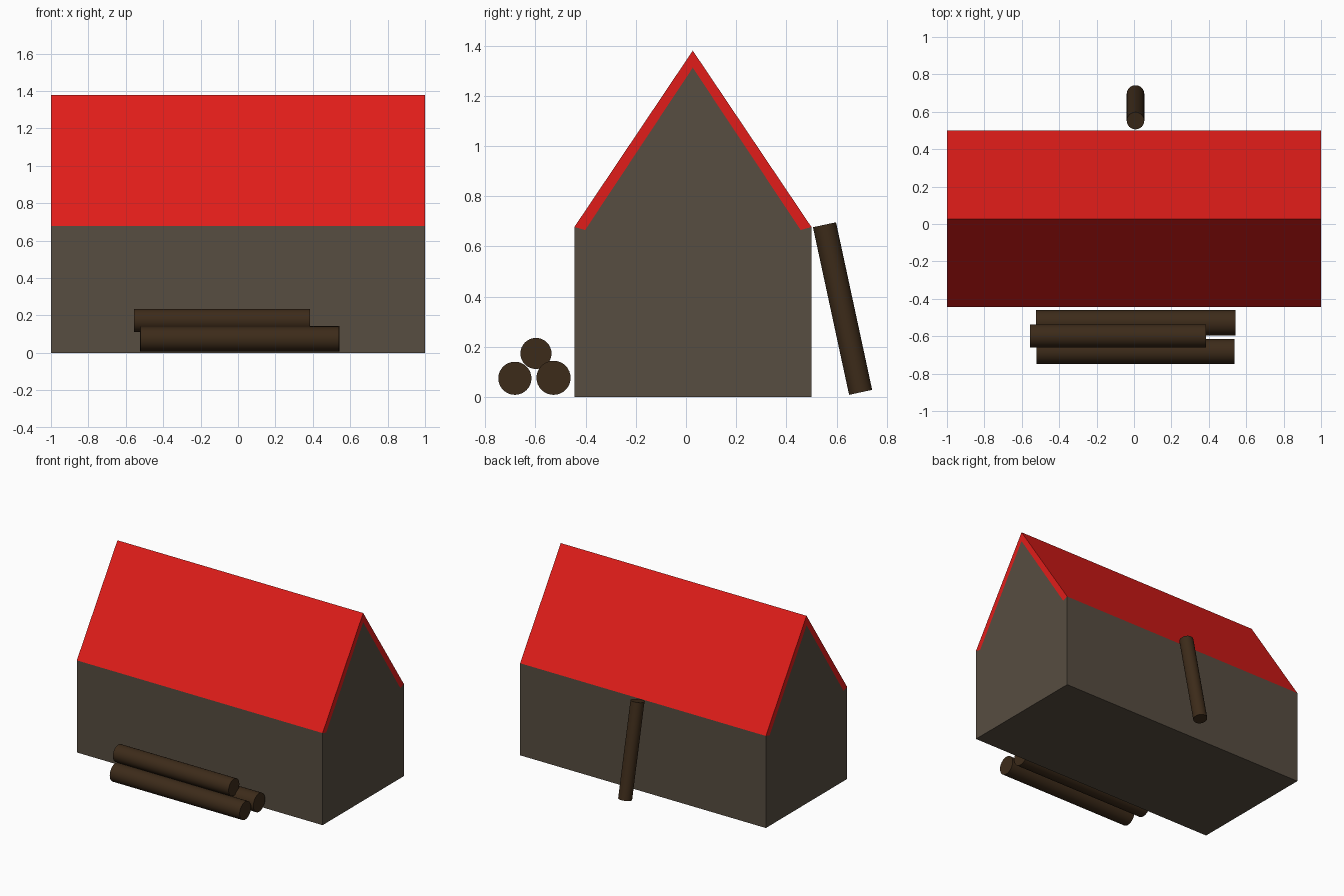
import bpy, bmesh
from mathutils import Vector

if "Cube" in bpy.data.objects:
    bpy.data.objects.remove(bpy.data.objects["Cube"])


def material(name, rgb):
    m = bpy.data.materials.new(name)
    m.diffuse_color = (*rgb, 1)
    m.use_nodes = True
    m.node_tree.nodes["Principled BSDF"].inputs["Base Color"].default_value = m.diffuse_color
    return m


WALL = material("wall_stone", (0.095, 0.074, 0.052))
ROOF = material("roof_red", (0.75, 0.012, 0.01))
WOOD = material("log_wood", (0.046, 0.024, 0.010))


def extrude_x(name, profile, half, mat):
    """Solid prism from a (y, z) profile, running along x."""
    bm = bmesh.new()
    face = bm.faces.new([bm.verts.new((-half, y, z)) for y, z in profile])
    new = bmesh.ops.extrude_face_region(bm, geom=[face])["geom"]
    bmesh.ops.translate(bm, vec=(2 * half, 0, 0),
                        verts=[v for v in new if isinstance(v, bmesh.types.BMVert)])
    bmesh.ops.recalc_face_normals(bm, faces=bm.faces)
    me = bpy.data.meshes.new(name)
    bm.to_mesh(me)
    bm.free()
    ob = bpy.data.objects.new(name, me)
    bpy.context.collection.objects.link(ob)
    me.materials.append(mat)


def log(name, start, end, radius):
    """Round log between two points."""
    a, b = Vector(start), Vector(end)
    bpy.ops.mesh.primitive_cylinder_add(vertices=32, radius=radius, depth=(b - a).length,
                                        location=(a + b) / 2)
    ob = bpy.context.object
    ob.name = name
    ob.rotation_euler = (b - a).to_track_quat('Z', 'Y').to_euler()
    ob.data.materials.append(WOOD)
    bpy.ops.object.shade_smooth_by_angle()


# House body and the folded roof slab, flush at the gable ends
RIDGE, FRONT, BACK = 0.027, -0.445, 0.50
extrude_x("house_walls", [(FRONT, 0), (BACK, 0), (BACK, 0.677), (BACK - 0.043, 0.665),
                          (RIDGE, 1.312), (FRONT + 0.043, 0.665), (FRONT, 0.677)], 1, WALL)
extrude_x("roof", [(FRONT, 0.677), (FRONT + 0.043, 0.665), (RIDGE, 1.312),
                   (BACK - 0.043, 0.665), (BACK, 0.677), (RIDGE, 1.38)], 1, ROOF)

# Log pile along the front wall
log("pile_log_front", (-0.52, -0.682, 0.074), (0.537, -0.682, 0.074), 0.066)
log("pile_log_back", (-0.525, -0.528, 0.076), (0.542, -0.528, 0.076), 0.068)
log("pile_log_top", (-0.556, -0.598, 0.173), (0.386, -0.598, 0.173), 0.062)

# Log leaning on the back wall
log("leaning_log", (0.008, 0.696, 0.018), (0.008, 0.552, 0.686), 0.047)
